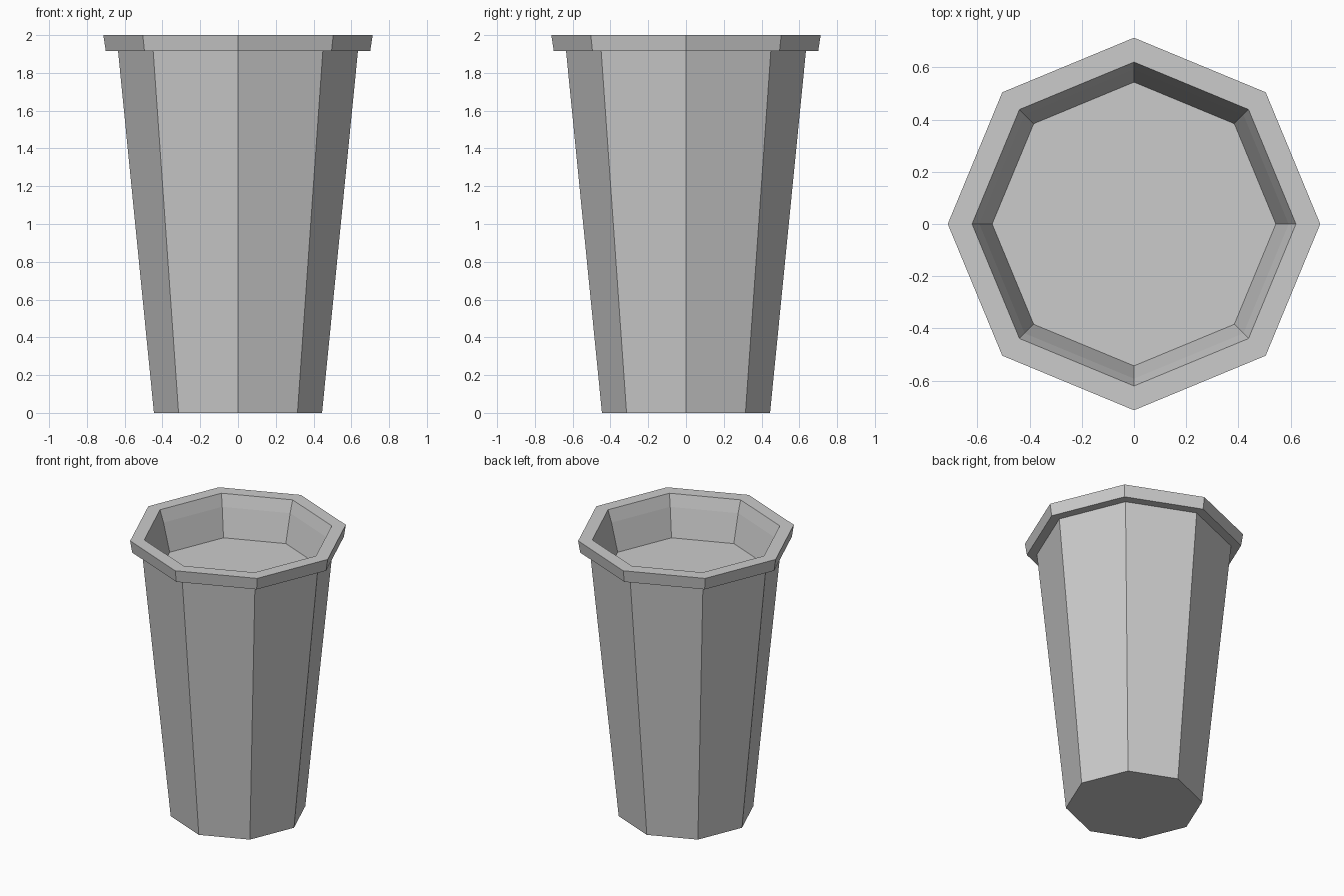
import bpy, bmesh
from math import cos, sin, pi

if "Cube" in bpy.data.objects:
    bpy.data.objects.remove(bpy.data.objects["Cube"])

SIDES = 8

# Profile as (radius, height): base, body, rim lip, rim top, inner wall, soil floor
profile = [(0.445, 0), (0.635, 1.915), (0.70, 1.915), (0.713, 2.0),
           (0.62, 2.0), (0.592, 1.915), (0.543, 1.715)]

bm = bmesh.new()
rings = [[bm.verts.new((r * cos(2 * pi * i / SIDES), r * sin(2 * pi * i / SIDES), z))
          for i in range(SIDES)] for r, z in profile]

# Walls between neighbouring rings
for a, b in zip(rings, rings[1:]):
    for i in range(SIDES):
        j = (i + 1) % SIDES
        bm.faces.new((a[i], a[j], b[j], b[i]))

# Closed base and inner floor
bm.faces.new(rings[0][::-1])
bm.faces.new(rings[-1])
bmesh.ops.recalc_face_normals(bm, faces=bm.faces)

mesh = bpy.data.meshes.new("octagonal_planter")
bm.to_mesh(mesh)
bm.free()
planter = bpy.data.objects.new("octagonal_planter", mesh)
bpy.context.collection.objects.link(planter)
